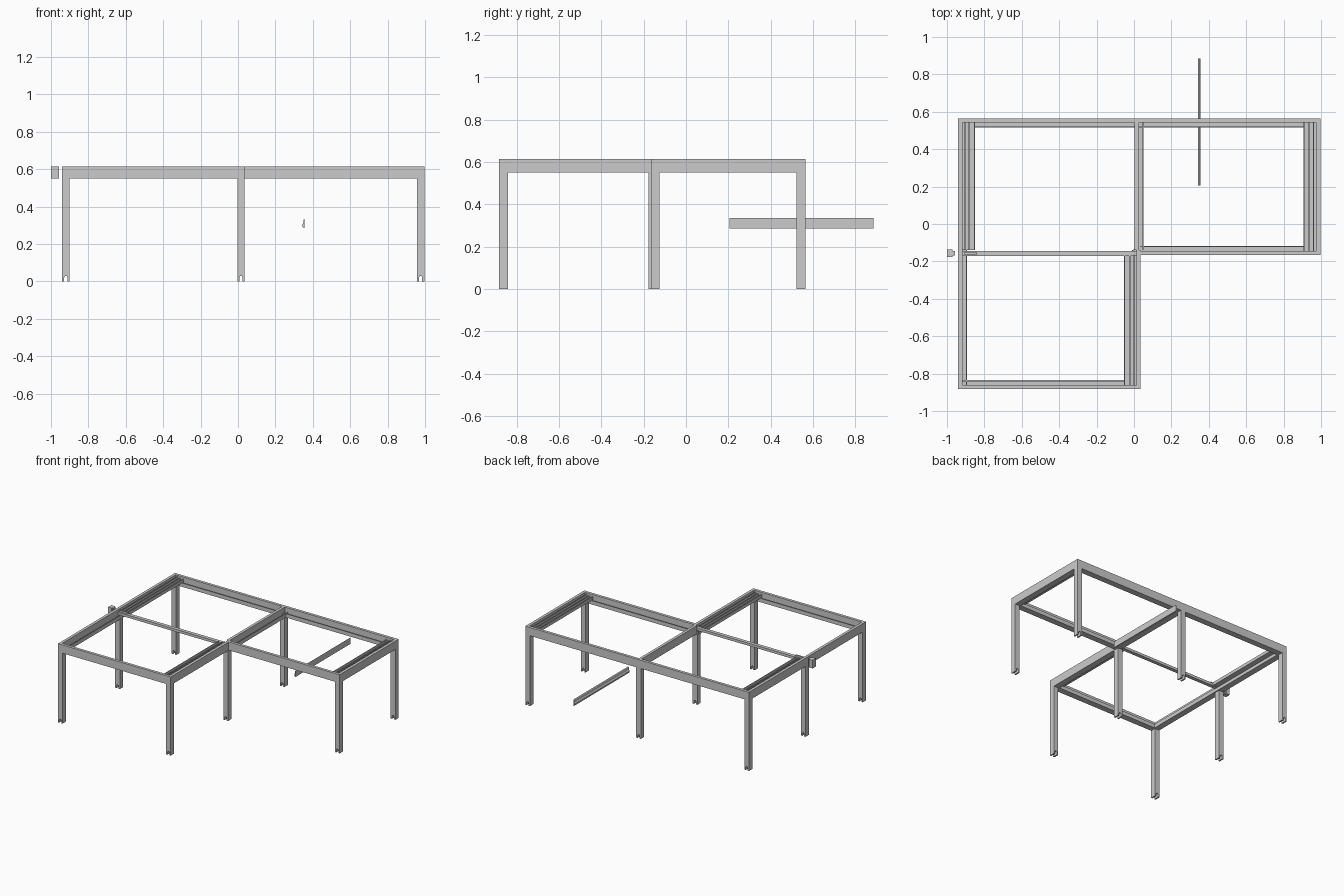
import bpy, bmesh

if "Cube" in bpy.data.objects:
    bpy.data.objects.remove(bpy.data.objects["Cube"])

TOP, LOW = 0.615, 0.55


def extrude(name, profile, axis, start, end):
    """Extrude a (horizontal, z) profile along x or y."""
    bm = bmesh.new()
    rings = []
    for t in (start, end):
        rings.append([bm.verts.new((t, u, z) if axis == 'x' else (u, t, z))
                      for u, z in profile])
    n = len(profile)
    bm.faces.new(rings[0])
    bm.faces.new(rings[1])
    for i in range(n):
        j = (i + 1) % n
        bm.faces.new((rings[0][i], rings[0][j], rings[1][j], rings[1][i]))
    bmesh.ops.recalc_face_normals(bm, faces=bm.faces)
    me = bpy.data.meshes.new(name)
    bm.to_mesh(me)
    bm.free()
    ob = bpy.data.objects.new(name, me)
    bpy.context.collection.objects.link(ob)
    return ob


def box(name, x0, x1, y0, y1, z0, z1):
    return extrude(name, [(x0, z0), (x1, z0), (x1, z1), (x0, z1)], 'y', y0, y1)


def beam(name, axis, start, end, outer, inward, w=0.048):
    """Tall outer wall with a low rain gutter on the inner side."""
    p = [(0, LOW), (w, LOW), (w, 0.58), (w - .006, 0.58), (w - .006, 0.557),
         (.022, 0.557), (.022, TOP), (0, TOP)]
    extrude(name, [(outer + inward * u, z) for u, z in p], axis, start, end)


def slat_stack(name, start, end, outer, inward):
    """Ribbed tray of folded slats beside a side beam."""
    p = [(.022, .575), (.09, .575), (.09, .600), (.084, .600), (.084, .583),
         (.062, .583), (.062, .600), (.056, .600), (.056, .583),
         (.040, .583), (.040, .605), (.034, .605), (.034, .583), (.022, .583)]
    extrude(name, [(outer + inward * u, z) for u, z in p], 'y', start, end)


# Legs, with a small drain arch at the foot
arch = [(-.02, 0), (-.009, 0), (-.009, .02), (-.005, .028), (.005, .028),
        (.009, .02), (.009, 0), (.02, 0), (.02, LOW), (-.02, LOW)]
legs = [(-.92, -.862), (.016, -.862), (-.92, -.155), (.016, -.155),
        (.976, -.145), (-.92, .543), (.016, .543), (.976, .543)]
for i, (x, y) in enumerate(legs):
    extrude(f"leg_{i + 1}", [(x + u, z) for u, z in arch], 'y', y - .021, y + .021)

# Perimeter beams of the L-shaped frame
beam("back_beam", 'x', -.94, .996, .564, -1)
beam("front_left_beam", 'x', -.94, .036, -.883, 1)
beam("front_right_beam", 'x', .036, .996, -.166, 1)
beam("left_front_beam", 'y', -.861, -.166, -.94, 1)
beam("left_back_beam", 'y', -.166, .542, -.94, 1)
beam("right_beam", 'y', -.144, .542, .996, -1)
beam("inner_corner_beam", 'y', -.861, -.14, .036, -1)

# Divider beams
beam("middle_beam", 'y', -.14, .542, .004, 1)
box("cross_rail", -.918, .02, -.172, -.144, .575, .595)

# Folded slat stacks along three of the sides
slat_stack("slats_back_left", -.14, .542, -.94, 1)
slat_stack("slats_back_right", -.144, .542, .996, -1)
slat_stack("slats_front", -.861, -.166, .036, -1)

# Small connector bar on the left junction
box("connector_bar", -.91, -.84, -.162, -.152, .595, .608)

# Detached bracket on the left
box("bracket_body", -1.0, -.97, -.176, -.136, LOW, TOP)
box("bracket_neck", -.97, -.958, -.168, -.144, LOW, TOP)

# Loose single slat
extrude("loose_slat", [(.343, .302), (.347, .288), (.355, .285), (.355, .335),
                       (.351, .330), (.349, .312)], 'y', .205, .885)
